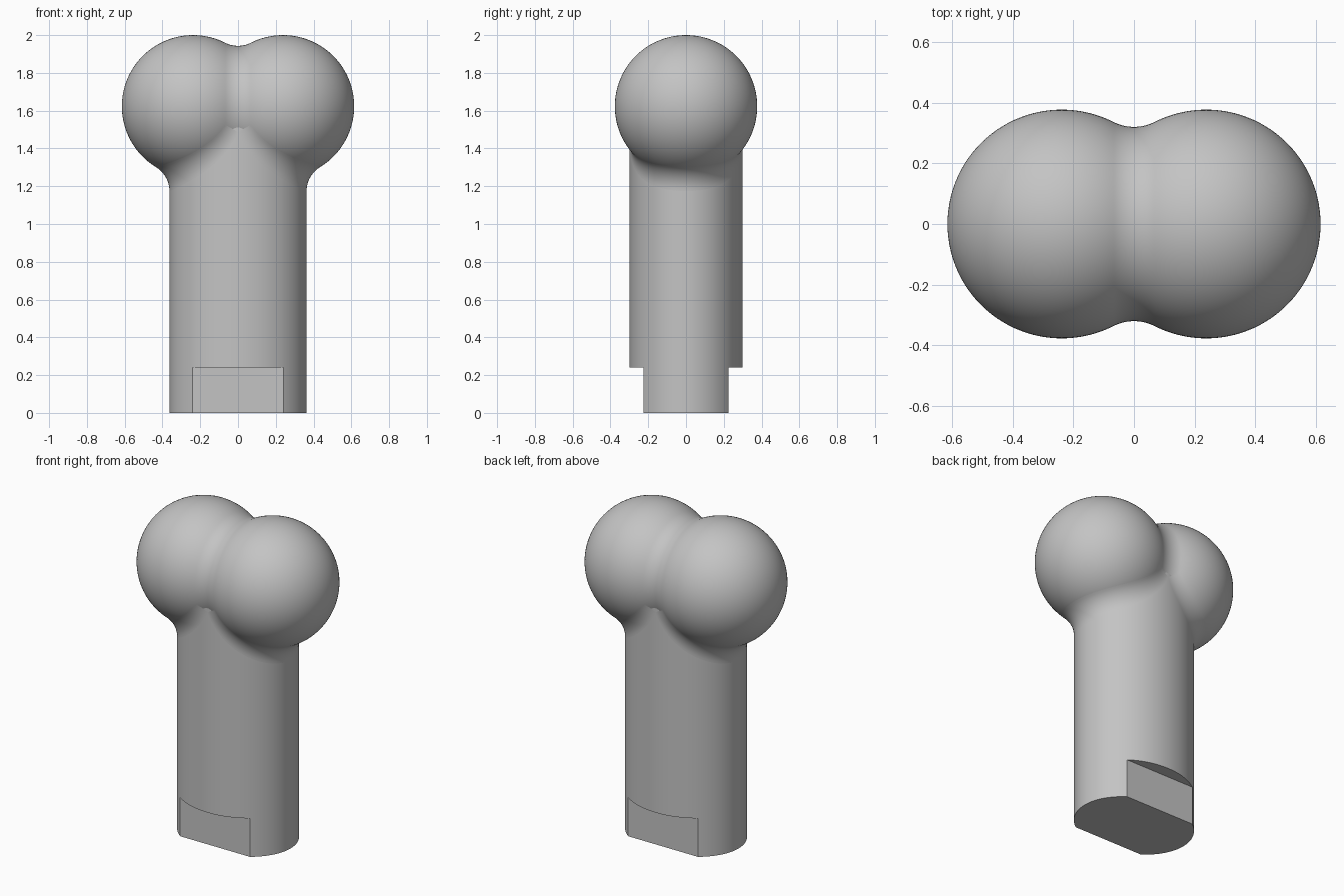
import bpy, bmesh
from math import sin, cos, pi, sqrt, asin, atan2, radians
from mathutils import Vector

if "Cube" in bpy.data.objects:
    bpy.data.objects.remove(bpy.data.objects["Cube"])

# Main dimensions
HALF_X, HALF_Y = 0.363, 0.30              # elliptical shaft
FLAT_Y, FLAT_TOP, SHAFT_TOP = 0.225, 0.24, 1.58
BALL_R, BALL_X, BALL_Z = 0.377, 0.238, 1.623
FILLET = 0.15
REACH = BALL_R + FILLET

grey = bpy.data.materials.new("light_grey")
grey.use_nodes = True
colour = (0.55, 0.55, 0.55, 1)
grey.diffuse_color = colour
grey.node_tree.nodes["Principled BSDF"].inputs["Base Color"].default_value = colour


def skin(name, rows, closed=True, caps=False):
    """Skin a stack of equally long point rows into a smooth-shaded object."""
    bm = bmesh.new()
    grid = [[bm.verts.new(p) for p in row] for row in rows]
    count = len(rows[0])
    for low, high in zip(grid, grid[1:]):
        for i in range(count if closed else count - 1):
            k = (i + 1) % count
            bm.faces.new((low[i], low[k], high[k], high[i]))
    if caps:
        bm.faces.new(grid[0][::-1])
        bm.faces.new(grid[-1])
    bmesh.ops.remove_doubles(bm, verts=bm.verts, dist=1e-5)
    mesh = bpy.data.meshes.new(name)
    bm.to_mesh(mesh)
    bm.free()
    mesh.materials.append(grey)
    obj = bpy.data.objects.new(name, mesh)
    bpy.context.collection.objects.link(obj)
    bpy.ops.object.select_all(action='DESELECT')
    obj.select_set(True)
    bpy.context.view_layer.objects.active = obj
    bpy.ops.object.shade_smooth_by_angle(angle=radians(25))
    return obj


# Shaft: ellipse with two flats milled into the foot
corner = asin(FLAT_Y / HALF_Y)
angles = sorted([2 * pi * i / 128 for i in range(128)]
                + [corner, pi - corner, pi + corner, 2 * pi - corner])


def ring(z, limit):
    return [(HALF_X * cos(a), max(-limit, min(limit, HALF_Y * sin(a))), z)
            for a in angles]


skin("shaft", [ring(0, FLAT_Y), ring(FLAT_TOP, FLAT_Y),
               ring(FLAT_TOP, HALF_Y), ring(SHAFT_TOP, HALF_Y)], caps=True)

# Double-ball head: two balls with a rounded waist, turned about the x axis
waist = sqrt(REACH ** 2 - BALL_X ** 2)
contact = atan2(waist, -BALL_X)           # where ball meets waist curve
half = [(BALL_X + BALL_R * cos(contact * i / 48), BALL_R * sin(contact * i / 48))
        for i in range(49)]
spread = asin(BALL_X / REACH)
half += [(FILLET * sin(spread * (1 - i / 10)),
          waist - FILLET * cos(spread * (1 - i / 10))) for i in range(1, 11)]
profile = [(-x, r) for x, r in half] + half[-2::-1]
skin("double_ball_head",
     [[(x, r * cos(2 * pi * i / 96), BALL_Z + r * sin(2 * pi * i / 96))
       for i in range(96)] for x, r in profile])

# Rounded transition between shaft and ball, mirrored to the other ball
STEPS, ARC = 72, 12
ball = Vector((BALL_X, 0, BALL_Z))
columns = []
for i in range(STEPS + 1):
    a = -pi / 2 + pi * i / STEPS
    normal = Vector((cos(a) / HALF_X, sin(a) / HALF_Y, 0)).normalized()
    centre = Vector((HALF_X * cos(a), HALF_Y * sin(a), 0)) + FILLET * normal
    flat_sq = (centre.x - BALL_X) ** 2 + centre.y ** 2
    centre.z = BALL_Z - sqrt(max(0, REACH ** 2 - flat_sq))
    to_ball = (ball - centre).normalized()
    columns.append([centre + FILLET * (-normal).slerp(to_ball, j / ARC)
                    for j in range(ARC + 1)])
blend = skin("shaft_to_head_fillet", list(zip(*columns)), closed=False)
blend.modifiers.new("mirror", 'MIRROR').use_axis = (True, False, False)
